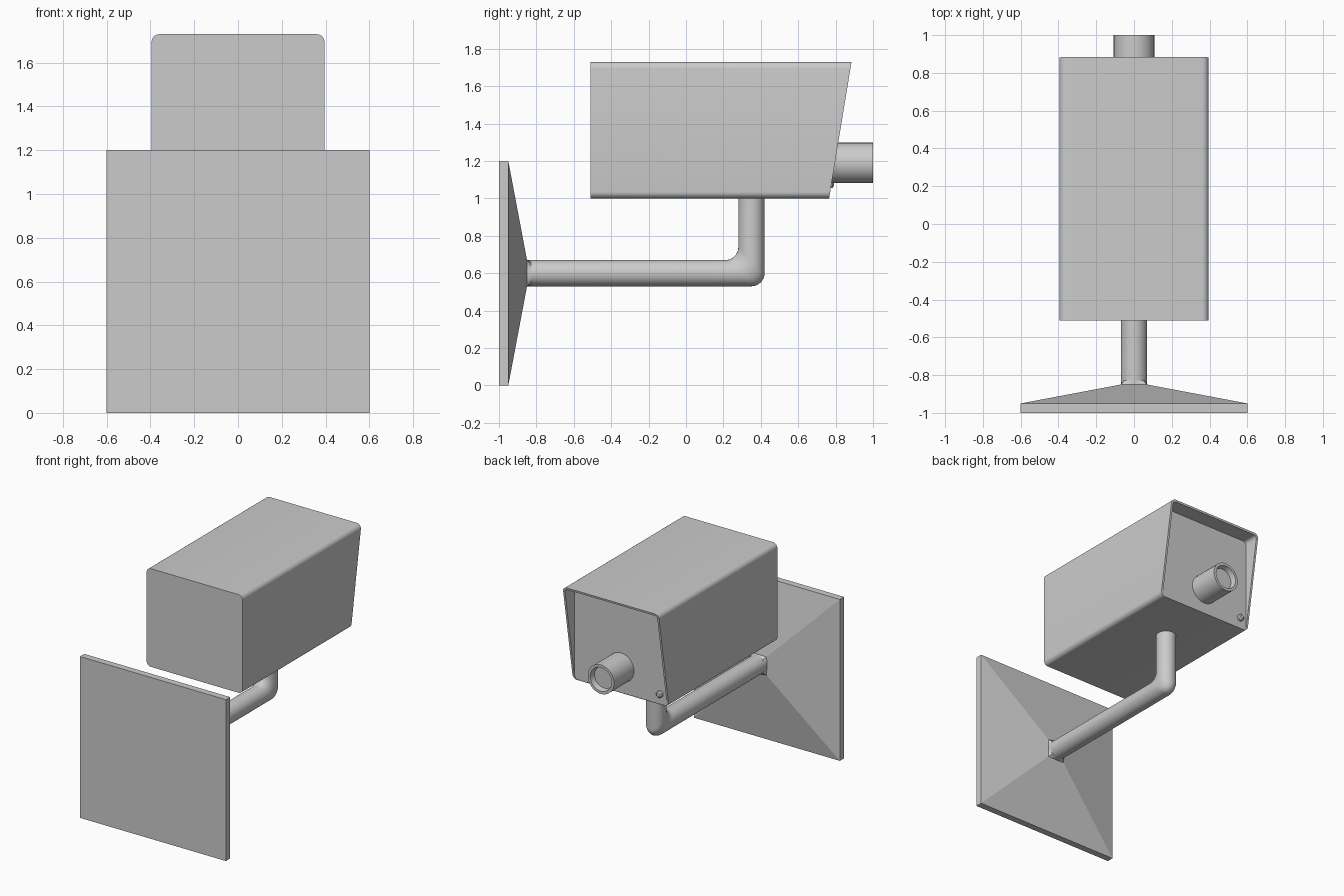
import bpy, bmesh
from math import sin, cos, pi, radians

if "Cube" in bpy.data.objects:
    bpy.data.objects.remove(bpy.data.objects["Cube"])

N = 32


def loft(name, rings, smooth=True):
    """Skin a list of equal-length point rings and cap both ends."""
    bm = bmesh.new()
    vs = [[bm.verts.new(p) for p in r] for r in rings]
    n = len(vs[0])
    for a, b in zip(vs, vs[1:]):
        for i in range(n):
            j = (i + 1) % n
            bm.faces.new((a[i], a[j], b[j], b[i]))
    bm.faces.new(vs[0])
    bm.faces.new(vs[-1])
    bmesh.ops.recalc_face_normals(bm, faces=bm.faces)
    me = bpy.data.meshes.new(name)
    bm.to_mesh(me)
    bm.free()
    ob = bpy.data.objects.new(name, me)
    bpy.context.collection.objects.link(ob)
    if smooth:
        bpy.ops.object.select_all(action='DESELECT')
        ob.select_set(True)
        bpy.context.view_layer.objects.active = ob
        bpy.ops.object.shade_smooth_by_angle(angle=radians(35))
    return ob


def circle(x, y, z, r, n=N):
    return [(x + r * cos(2 * pi * i / n), y, z + r * sin(2 * pi * i / n)) for i in range(n)]


def square(h, y, z):
    return [(sx * h, y, z + sz * h) for sx, sz in ((-1, -1), (1, -1), (1, 1), (-1, 1))]


def rounded(hw, z0, z1, r, y_of_z, seg=6):
    """Rounded rectangle in xz whose y depends on height."""
    pts = []
    for k, (cx, cz) in enumerate(((hw - r, z1 - r), (r - hw, z1 - r),
                                  (r - hw, z0 + r), (hw - r, z0 + r))):
        for s in range(seg + 1):
            a = pi / 2 * (k + s / seg)
            z = cz + r * sin(a)
            pts.append((cx + r * cos(a), y_of_z(z), z))
    return pts


# Wall plate with a pyramidal face
loft("wall_plate", [square(0.6, -1.0, 0.6), square(0.6, -0.95, 0.6),
                    square(0.07, -0.85, 0.6)], smooth=False)

# Collar blending the square plate tip into the round arm
R = 0.07
sq = []
for x, y, z in circle(0, -0.852, 0, 1):
    m = R / max(abs(x), abs(z))
    sq.append((x * m, y, 0.6 + z * m))
loft("arm_collar", [sq, circle(0, -0.828, 0.6, R)], smooth=False)


# Bracket arm with tight outer corner and filleted inner corner
def elbow_ring(t):
    inner = (0.21 + R * sin(t), 0.74 - R * cos(t))
    outer = (0.35 + R * sin(t), 0.60 - R * cos(t))
    ring = []
    for i in range(N):
        a = 2 * pi * i / N
        f = (1 - sin(a)) / 2
        ring.append((R * cos(a), inner[0] + (outer[0] - inner[0]) * f,
                     inner[1] + (outer[1] - inner[1]) * f))
    return ring


rise = [(R * cos(2 * pi * i / N), 0.35 - R * sin(2 * pi * i / N), 1.01) for i in range(N)]
loft("bracket_arm", [circle(0, -0.85, 0.6, R)]
     + [elbow_ring(pi / 2 * k / 8) for k in range(9)] + [rise])


# Camera housing: closed back, slanted hood, recessed vertical front panel
def slant(z):
    return 0.765 + (z - 1.0) * 0.12 / 0.73


W = 0.015
loft("camera_housing", [
    rounded(0.395, 1.0, 1.73, 0.035, lambda z: -0.51),
    rounded(0.395, 1.0, 1.73, 0.035, slant),
    rounded(0.395 - W, 1.0 + W / 3, 1.73 - W, 0.025, slant),
    rounded(0.395 - W, 1.0 + W / 3, 1.73 - W, 0.025, lambda z: 0.765)])

# Lens barrel with recessed glass
loft("lens_barrel", [circle(0, 0.75, 1.19, 0.108), circle(0, 1.0, 1.19, 0.108),
                     circle(0, 1.0, 1.19, 0.088), circle(0, 0.96, 1.19, 0.08)])

# Small indicator stud on the front panel
loft("indicator_stud", [circle(-0.325, 0.75, 1.08, 0.024, 16),
                        circle(-0.325, 0.782, 1.08, 0.024, 16),
                        circle(-0.325, 0.79, 1.08, 0.015, 16)])
